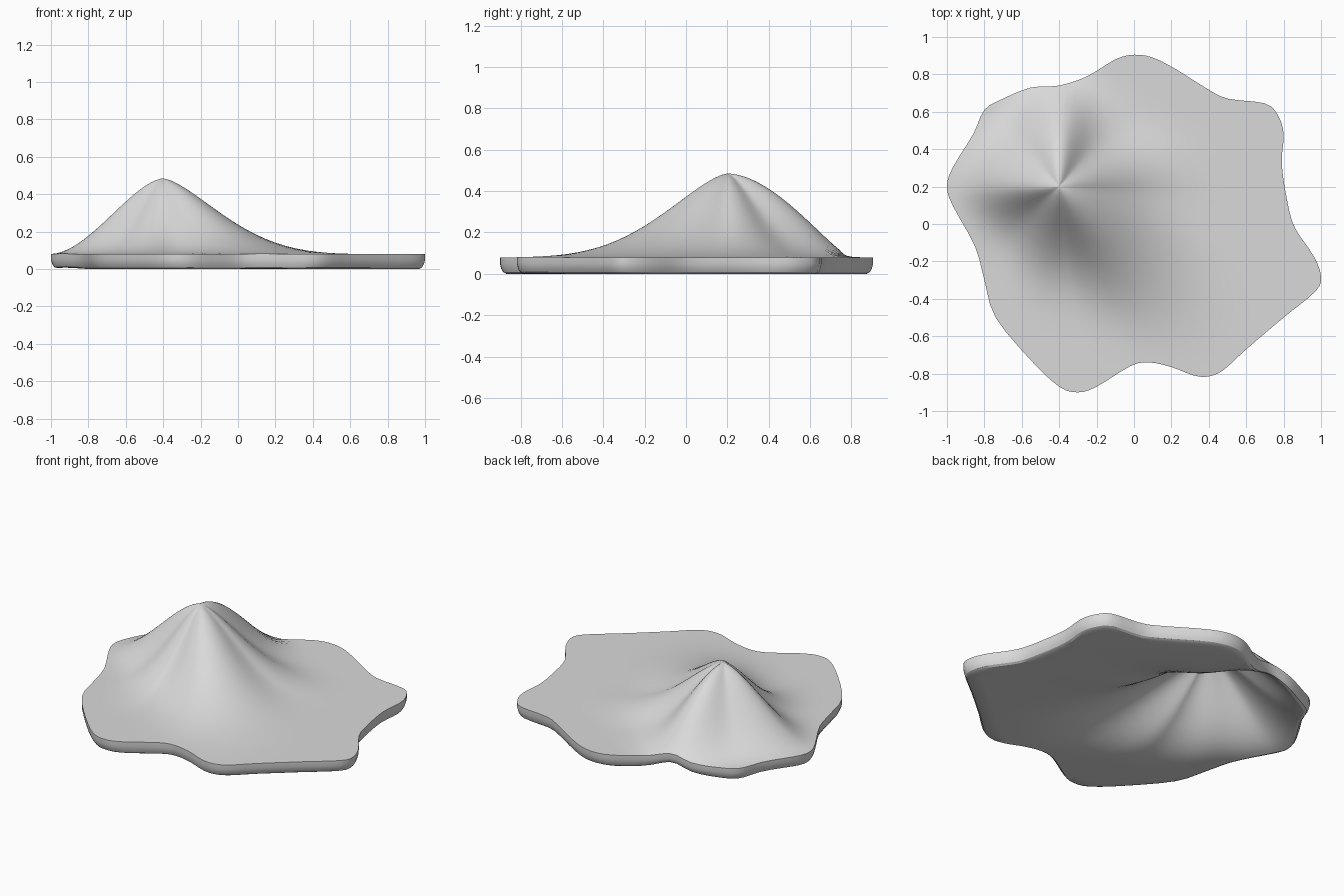
import bpy, bmesh, math
from mathutils import Vector

cube = bpy.data.objects.get("Cube")
if cube:
    bpy.data.objects.remove(cube, do_unlink=True)

THICK = 0.08
PEAK = Vector((-0.4, 0.2))
LIFT = 0.405
RINGS = 22

# wavy shoreline, clockwise from the back
SHORE = [(0, .905), (.1, .89), (.22, .83), (.38, .73), (.5, .67), (.7, .645),
         (.77, .58), (.8, .48), (.79, .32), (.82, .12), (.86, -.02), (.96, -.17),
         (1, -.28), (.97, -.36), (.8, -.5), (.6, -.67), (.48, -.78), (.4, -.815),
         (.32, -.81), (.2, -.765), (.08, -.74), (-.02, -.76), (-.2, -.87),
         (-.3, -.9), (-.4, -.87), (-.55, -.73), (-.74, -.5), (-.8, -.3),
         (-.85, -.12), (-.97, .1), (-1, .2), (-.97, .3), (-.86, .48), (-.8, .61),
         (-.7, .67), (-.55, .73), (-.4, .74), (-.25, .79), (-.1, .88)]

# reach, steepness and summit roundness of the hill every eighth of a turn, from +x
SLOPES = [Vector(s) for s in (
    (1.1, 4.8, 1.5), (.72, 3.5, 1.5), (.6, 1.35, 1.8), (.58, 2.3, 1.6),
    (.61, 2, 1.6), (.6, 3.3, 1.5), (.9, 4.6, 1.5), (1.65, 5.2, 1.5))]


def smooth_loop(points, steps):
    """Closed Catmull-Rom curve through the points."""
    pts = [Vector(p) for p in points]
    n = len(pts)
    out = []
    for i in range(n):
        a, b, c, d = (pts[(i + k) % n] for k in (-1, 0, 1, 2))
        for s in range(steps):
            t = s / steps
            out.append(b + (c - a) * t / 2 + (a - b * 2.5 + c * 2 - d / 2) * t * t
                       + ((b - c) * 3 + d - a) * t ** 3 / 2)
    return out


def hill(p):
    """Lift of the ground at a point."""
    d = p - PEAK
    turn = (math.atan2(d.y, d.x) / math.tau * 8) % 8
    i = int(turn) % 8
    blend = (1 - math.cos((turn - int(turn)) * math.pi)) / 2
    reach, steep, rounding = SLOPES[i].lerp(SLOPES[(i + 1) % 8], blend)
    t = min(d.length / reach, 1)
    return LIFT * (1 - t ** rounding) ** steep


shore = smooth_loop(SHORE, 3)
bm = bmesh.new()


def ring(points, z):
    return [bm.verts.new((p.x, p.y, z + hill(p))) for p in points]


def bridge(a, b):
    n = len(a)
    for i in range(n):
        j = (i + 1) % n
        bm.faces.new((a[i], a[j], b[j], b[i]))


def sheet(edge, z):
    """Surface of rings from the peak to the edge; returns the outer ring."""
    rings = [ring([PEAK.lerp(p, (i / RINGS) ** 1.15) for p in edge], z)
             for i in range(1, RINGS + 1)]
    tip = bm.verts.new((PEAK.x, PEAK.y, z + LIFT))
    n = len(edge)
    for i in range(n):
        bm.faces.new((tip, rings[0][i], rings[0][(i + 1) % n]))
    for a, b in zip(rings, rings[1:]):
        bridge(a, b)
    return rings[-1]


# top surface, rounded rim, and hollow underside that follows the hill
top_edge = sheet(shore, THICK)
bottom_edge = sheet([p * .965 for p in shore], 0)
rows = [top_edge] + [ring([p * s for p in shore], z)
                     for s, z in ((1, .05), (.993, .025), (.982, .008))] + [bottom_edge]
for a, b in zip(rows, rows[1:]):
    bridge(a, b)

bmesh.ops.recalc_face_normals(bm, faces=bm.faces)
mesh = bpy.data.meshes.new("island_ground")
bm.to_mesh(mesh)
bm.free()
island = bpy.data.objects.new("island_ground", mesh)
bpy.context.collection.objects.link(island)

# plain grey
grey = bpy.data.materials.new("light_grey")
grey.use_nodes = True
color = (0.7, 0.7, 0.7, 1)
grey.diffuse_color = color
grey.node_tree.nodes["Principled BSDF"].inputs["Base Color"].default_value = color
mesh.materials.append(grey)

# smooth ground with a crisp rim
bpy.ops.object.select_all(action='DESELECT')
island.select_set(True)
bpy.context.view_layer.objects.active = island
bpy.ops.object.shade_smooth_by_angle(angle=math.radians(30))
